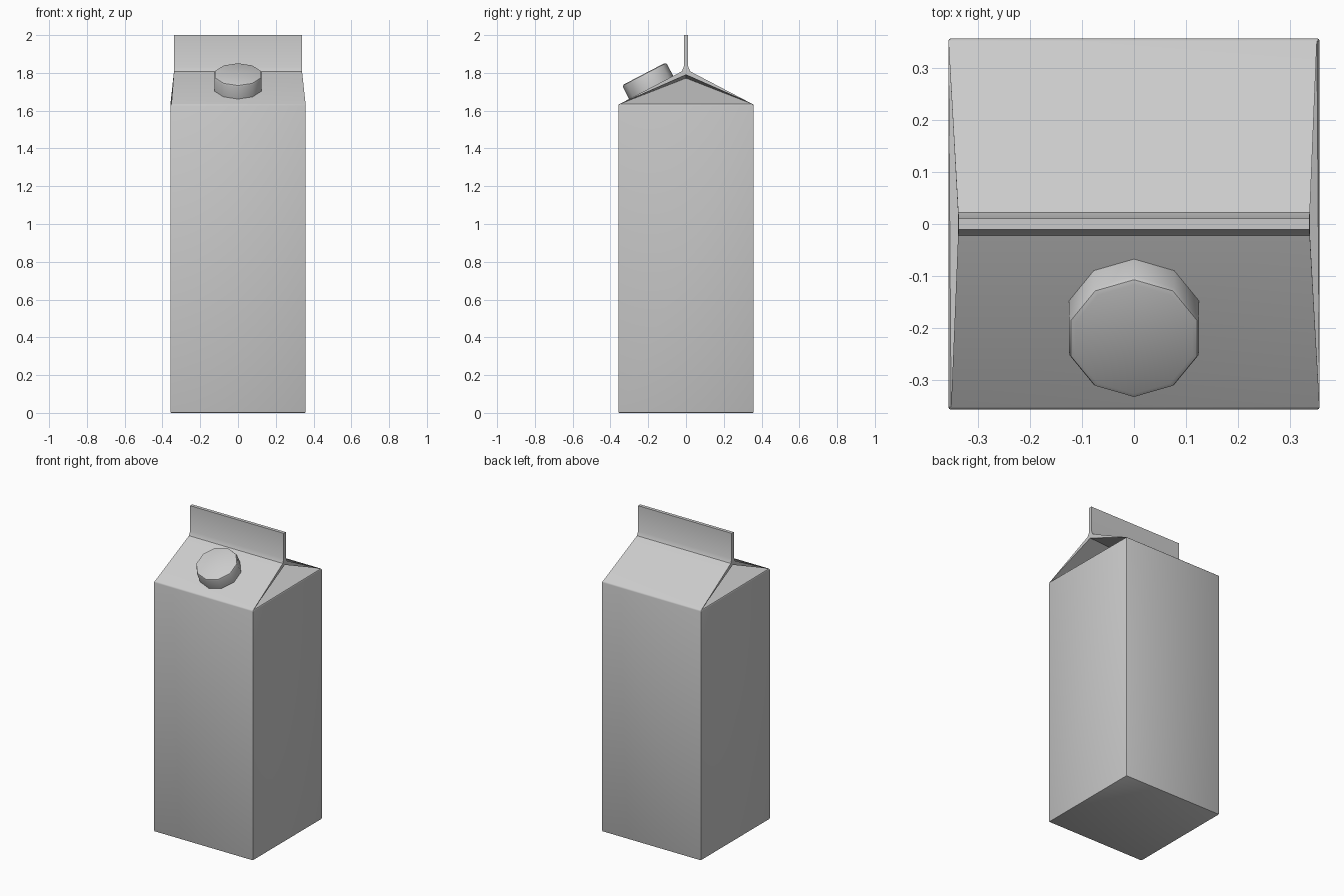
import bpy, bmesh, math
from mathutils import Matrix, Vector

if "Cube" in bpy.data.objects:
    bpy.data.objects.remove(bpy.data.objects["Cube"])

W = 0.358          # half width of the carton
TILT = math.radians(27.5)


def finish(bm, name, angle):
    bmesh.ops.recalc_face_normals(bm, faces=bm.faces)
    mesh = bpy.data.meshes.new(name)
    bm.to_mesh(mesh)
    bm.free()
    obj = bpy.data.objects.new(name, mesh)
    bpy.context.collection.objects.link(obj)
    bpy.ops.object.select_all(action='DESELECT')
    bpy.context.view_layer.objects.active = obj
    obj.select_set(True)
    bpy.ops.object.shade_smooth_by_angle(angle=math.radians(angle))
    return obj


# Carton: half profile (x, y, z) from base up over the roof to the sealed fin
half = [(W, W, 0), (W, W, 1.632), (0.339, 0.022, 1.808),
        (0.338, 0.011, 1.835), (0.338, 0.011, 2.0)]
bm = bmesh.new()
v = {(sx, sy): [bm.verts.new((sx * x, sy * y, z)) for x, y, z in half]
     for sx in (-1, 1) for sy in (-1, 1)}

# Front and back: wall, sloping roof, crease, fin
for sy in (-1, 1):
    a, b = v[-1, sy], v[1, sy]
    for i in range(4):
        bm.faces.new((a[i], b[i], b[i + 1], a[i + 1]))

# Base and fin top
for i in (0, 4):
    bm.faces.new((v[-1, -1][i], v[1, -1][i], v[1, 1][i], v[-1, 1][i]))

# Sides: wall, tucked-in gable panel, folded gussets, roof and fin edges
for sx in (-1, 1):
    f, b = v[sx, -1], v[sx, 1]
    apex = bm.verts.new((sx * 0.03, 0, 1.772))
    under = bm.verts.new((sx * 0.338, 0, 1.79))
    bm.faces.new((f[0], b[0], b[1], f[1]))
    bm.faces.new((f[1], b[1], apex))
    for c in (f, b):
        bm.faces.new((c[1], apex, under))
        bm.faces.new((c[1], under, c[2]))
    bm.faces.new((f[2], under, b[2]))
    for i in (2, 3):
        bm.faces.new((f[i], b[i], b[i + 1], f[i + 1]))

bmesh.ops.recalc_face_normals(bm, faces=bm.faces)
edges = [e for e in bm.edges if max(p.co.z for p in e.verts) < 1.64]
bmesh.ops.bevel(bm, geom=edges, offset=0.006, segments=2, profile=0.5,
                affect='EDGES', clamp_overlap=True)
finish(bm, "carton", 32)

# Screw cap: ten-sided, tilted to sit on the front roof panel
bm = bmesh.new()
h = 0.09
bmesh.ops.create_cone(bm, cap_ends=True, segments=10, radius1=0.132,
                      radius2=0.131, depth=h,
                      matrix=Matrix.Translation((0, 0, h / 2 - 0.01)))
top = [e for e in bm.edges if all(p.co.z > h / 2 for p in e.verts)]
bmesh.ops.bevel(bm, geom=top, offset=0.012, segments=2, profile=0.5,
                affect='EDGES')
cap = finish(bm, "screw_cap", 40)
cap.data.transform(Matrix.Translation((0, -0.185, 1.724)) @ Matrix.Rotation(TILT, 4, 'X'))
